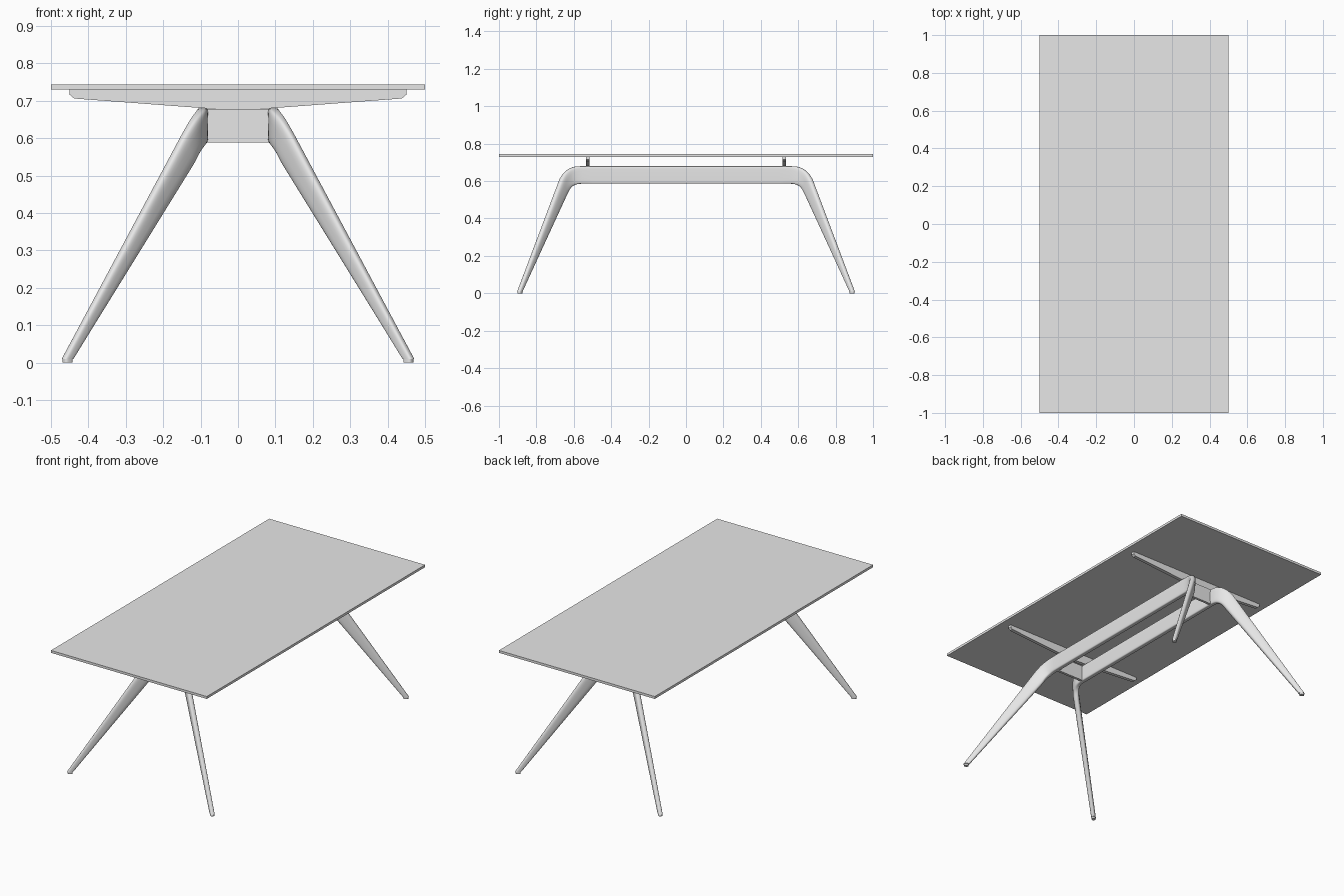
import bpy, bmesh, math
from mathutils import Vector

if "Cube" in bpy.data.objects:
    bpy.data.objects.remove(bpy.data.objects["Cube"])

grey = bpy.data.materials.new("light_grey")
grey.diffuse_color = (0.8, 0.8, 0.8, 1)
grey.use_nodes = True
grey.node_tree.nodes["Principled BSDF"].inputs["Base Color"].default_value = grey.diffuse_color


def finish(name, bm, mirror=(False, False), smooth=False):
    """Turn a bmesh into a named object, mirrored about the chosen axes."""
    bmesh.ops.recalc_face_normals(bm, faces=bm.faces)
    me = bpy.data.meshes.new(name)
    bm.to_mesh(me)
    bm.free()
    me.materials.append(grey)
    ob = bpy.data.objects.new(name, me)
    bpy.context.collection.objects.link(ob)
    if any(mirror):
        mod = ob.modifiers.new("mirror", 'MIRROR')
        mod.use_axis = (mirror[0], mirror[1], False)
        mod.merge_threshold = 0.0005
    if smooth:
        bpy.ops.object.select_all(action='DESELECT')
        ob.select_set(True)
        bpy.context.view_layer.objects.active = ob
        bpy.ops.object.shade_smooth_by_angle(angle=math.radians(40))
    return ob


def box(name, lo, hi, mirror=(False, False)):
    bm = bmesh.new()
    bmesh.ops.create_cube(bm, size=1)
    for v in bm.verts:
        v.co = [l + (c + 0.5) * (h - l) for c, l, h in zip(v.co, lo, hi)]
    return finish(name, bm, mirror)


def section(st, n=24):
    """Rounded section from (upper xyz, lower xyz, thickness, turn, squareness)."""
    up, low = Vector(st[0:3]), Vector(st[3:6])
    thick, turn, power = st[6], math.radians(st[7]), st[8]
    side = Vector((math.cos(turn), -math.sin(turn), 0)) * thick / 2
    mid, half = (up + low) / 2, (up - low) / 2
    pts = []
    for i in range(n):
        a = 2 * math.pi * (i + 0.5) / n
        c, s = math.cos(a), math.sin(a)
        pts.append(mid + side * math.copysign(abs(c) ** (2 / power), c)
                   + half * math.copysign(abs(s) ** (2 / power), s))
    return pts


def loft(name, stations, cap_start):
    bm = bmesh.new()
    rings = [[bm.verts.new(p) for p in section(s)] for s in stations]
    for a, b in zip(rings, rings[1:]):
        for i in range(len(a)):
            j = (i + 1) % len(a)
            bm.faces.new((a[i], a[j], b[j], b[i]))
    bm.faces.new(rings[-1])
    if cap_start:
        bm.faces.new(rings[0])
    return finish(name, bm, (True, True), True)


def lerp(a, b, t):
    return [p + (q - p) * t for p, q in zip(a, b)]


def catmull(p0, p1, p2, p3, t):
    return [0.5 * (2 * b + (c - a) * t + (2 * a - 5 * b + 4 * c - d) * t * t
                   + (3 * b - a - 3 * c + d) * t ** 3)
            for a, b, c, d in zip(p0, p1, p2, p3)]


# Table top
box("table_top", (-0.5, -1, 0.73), (0.5, 1, 0.744))

# Rails that bend outwards and down into the four legs
mid = (.095, 0, .680, .095, 0, .586, .030, 0, 7)
pre = (.095, .50, .680, .095, .50, .586, .030, 0, 7)
knee = [(.095, .555, .680, .095, .555, .586, .030, 0, 6),
        (.101, .605, .674, .098, .593, .580, .032, 14, 4.5),
        (.121, .645, .650, .108, .620, .562, .033, 36, 3.5),
        (.148, .672, .608, .125, .642, .525, .034, 54, 3)]
foot = (.468, .897, .010, .443, .879, .010, .024, 54, 3)
post = lerp(knee[-1], foot, 0.1)
ctrl = [pre] + knee + [post]
path = [mid, pre]
for k in range(1, len(ctrl) - 2):
    path += [catmull(*ctrl[k - 1:k + 3], t / 4) for t in range(4)]
path += [knee[-1], post, lerp(knee[-1], foot, 0.5), foot]
loft("rails_and_legs", path, False)

# Foot glides
top = (.466, .8955, .010, .445, .8805, .010, .021, 54, 3)
bottom = (.466, .8955, 0, .445, .8805, 0, .021, 54, 3)
loft("foot_glides", [top, bottom], True)

# Upright plates joining the two rails
box("rail_cross_plate", (-0.085, 0.54, 0.588), (0.085, 0.555, 0.678), (False, True))

# Tapered bearers carrying the top
profile = [(-.45, .73), (-.45, .716), (-.438, .706), (-.09, .680), (-.03, .677),
           (.03, .677), (.09, .680), (.438, .706), (.45, .716), (.45, .73)]
bm = bmesh.new()
face = bm.faces.new([bm.verts.new((x, 0.515, z)) for x, z in profile])
ext = bmesh.ops.extrude_face_region(bm, geom=[face])
for v in ext["geom"]:
    if isinstance(v, bmesh.types.BMVert):
        v.co.y = 0.535
finish("top_bearer", bm, (False, True))
